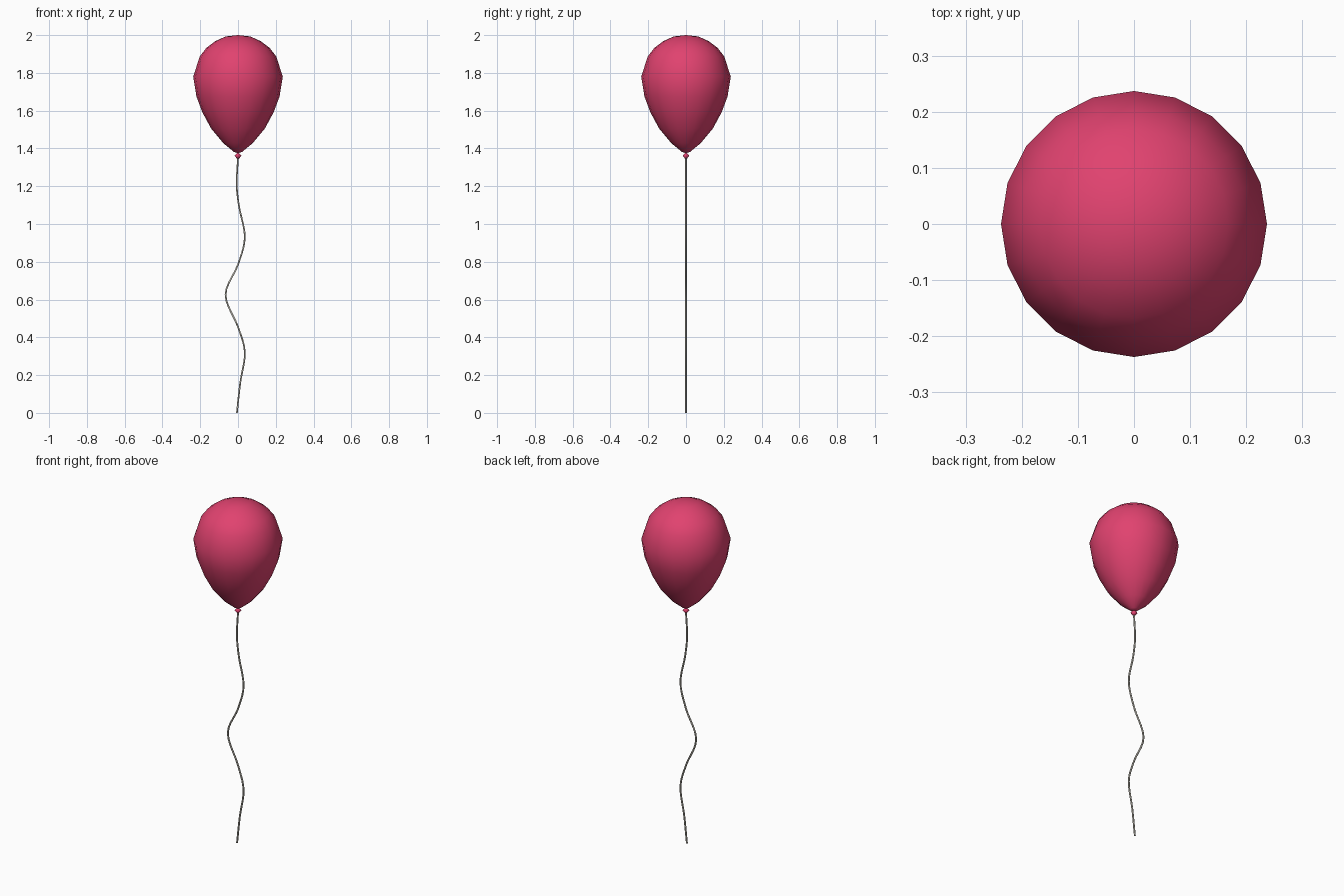
import bpy, bmesh, math

if "Cube" in bpy.data.objects:
    bpy.data.objects.remove(bpy.data.objects["Cube"])

def material(name, rgb):
    m = bpy.data.materials.new(name)
    m.diffuse_color = (*rgb, 1)
    m.use_nodes = True
    m.node_tree.nodes["Principled BSDF"].inputs["Base Color"].default_value = m.diffuse_color
    return m

red = material("balloon pink red", (0.75, 0.055, 0.16))
grey = material("string pale grey", (0.50, 0.48, 0.42))

def lathe(name, profile, sides, mat, smooth):
    """Revolve (radius, z) points about z; end points lie on the axis."""
    bm = bmesh.new()
    top = bm.verts.new((0, 0, profile[0][1]))
    bottom = bm.verts.new((0, 0, profile[-1][1]))
    rings = [[bm.verts.new((r * math.cos(2 * math.pi * i / sides),
                            r * math.sin(2 * math.pi * i / sides), z))
              for i in range(sides)] for r, z in profile[1:-1]]
    for i in range(sides):
        j = (i + 1) % sides
        bm.faces.new((top, rings[0][i], rings[0][j]))
        bm.faces.new((bottom, rings[-1][j], rings[-1][i]))
        for a, b in zip(rings, rings[1:]):
            bm.faces.new((a[i], b[i], b[j], a[j]))
    for f in bm.faces:
        f.smooth = smooth
    bmesh.ops.recalc_face_normals(bm, faces=bm.faces)
    me = bpy.data.meshes.new(name)
    bm.to_mesh(me)
    bm.free()
    me.materials.append(mat)
    ob = bpy.data.objects.new(name, me)
    bpy.context.collection.objects.link(ob)
    return ob

# Balloon envelope: 20-sided teardrop
lathe("balloon", [(0, 2.0), (0.065, 1.993), (0.12, 1.968), (0.168, 1.932), (0.203, 1.886),
                  (0.237, 1.78), (0.220, 1.675), (0.188, 1.59), (0.142, 1.505),
                  (0.078, 1.428), (0.022, 1.382), (0, 1.374)], 20, red, True)

# Tied knot under the balloon
lathe("knot", [(0, 1.378), (0.008, 1.373), (0.018, 1.361), (0.007, 1.348), (0, 1.345)],
      10, red, True)

# Wavy string
path = [(0, 1.35), (-0.007, 1.21), (0.006, 1.09), (0.036, 0.93), (0.0, 0.785),
        (-0.066, 0.625), (0.0, 0.455), (0.036, 0.32), (0.012, 0.16), (-0.006, 0)]
cu = bpy.data.curves.new("string", 'CURVE')
cu.dimensions = '3D'
cu.bevel_depth = 0.005
cu.bevel_resolution = 1
cu.resolution_u = 5
cu.use_fill_caps = True
sp = cu.splines.new('BEZIER')
sp.bezier_points.add(len(path) - 1)
for i, (p, (x, z)) in enumerate(zip(sp.bezier_points, path)):
    p.co = (x, 0, z)
    # Tangents follow the neighbouring points
    a, b = path[max(i - 1, 0)], path[min(i + 1, len(path) - 1)]
    k = 1 / 6 if 0 < i < len(path) - 1 else 1 / 3
    dx, dz = (b[0] - a[0]) * k, (b[1] - a[1]) * k
    p.handle_left_type = p.handle_right_type = 'FREE'
    p.handle_left = (x - dx, 0, z - dz)
    p.handle_right = (x + dx, 0, z + dz)
cu.materials.append(grey)
bpy.context.collection.objects.link(bpy.data.objects.new("string", cu))
